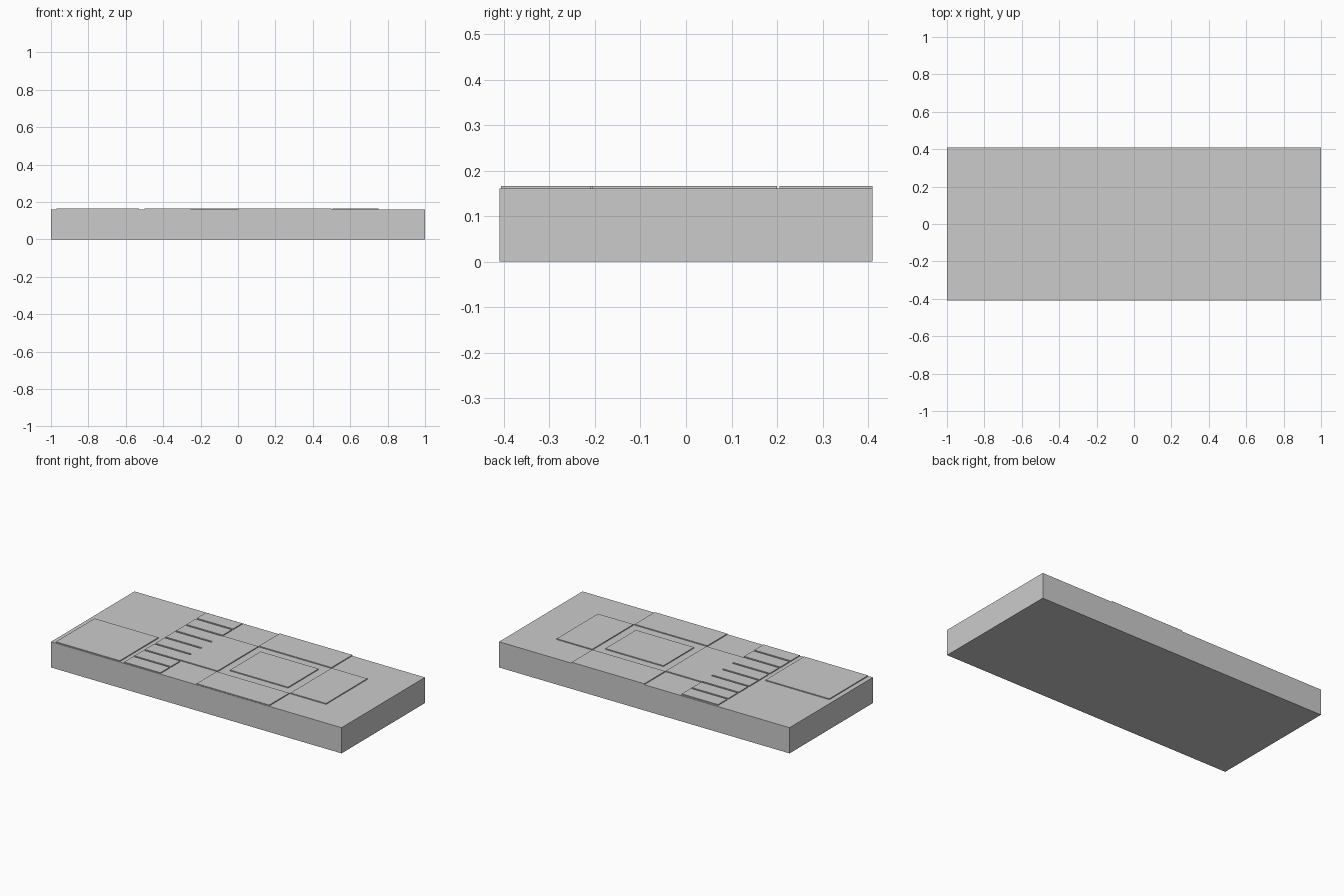
import bpy

if "Cube" in bpy.data.objects:
    bpy.data.objects.remove(bpy.data.objects["Cube"])

BASE_TOP = 0.16
PANEL_TOP = 0.166


def box(name, x0, x1, y0, y1, z0, z1):
    """Add a box from its extents."""
    bpy.ops.mesh.primitive_cube_add(
        size=1, location=((x0 + x1) / 2, (y0 + y1) / 2, (z0 + z1) / 2))
    ob = bpy.context.object
    ob.name = name
    ob.scale = (x1 - x0, y1 - y0, z1 - z0)
    bpy.ops.object.transform_apply(location=False, rotation=False, scale=True)
    return ob


def panel(name, x0, x1, y0, y1):
    """Thin raised plate, sunk slightly into the base."""
    return box(name, x0, x1, y0, y1, BASE_TOP - 0.01, PANEL_TOP)


# Main slab
box("base_slab", -1, 1, -0.41, 0.41, 0, BASE_TOP)

# Large plate near the left front corner
panel("corner_plate", -0.97, -0.53, -0.405, -0.025)

# Row of eight narrow strips running front to back
STRIPS, PITCH, GAP = 8, 0.102, 0.012
for i in range(STRIPS):
    y = -0.405 + i * PITCH
    panel(f"strip_{i + 1}", -0.5, -0.25, y, y + PITCH - GAP)

# Cross of plates around a central square
panel("cross_left_plate", -0.25, 0.0, -0.2, 0.2)
panel("cross_right_plate", 0.505, 0.75, -0.205, 0.2)
panel("cross_front_plate", 0.0, 0.5, -0.407, -0.21)
panel("cross_back_plate", 0.0, 0.5, 0.205, 0.41)
panel("cross_centre_plate", 0.05, 0.45, -0.15, 0.15)
